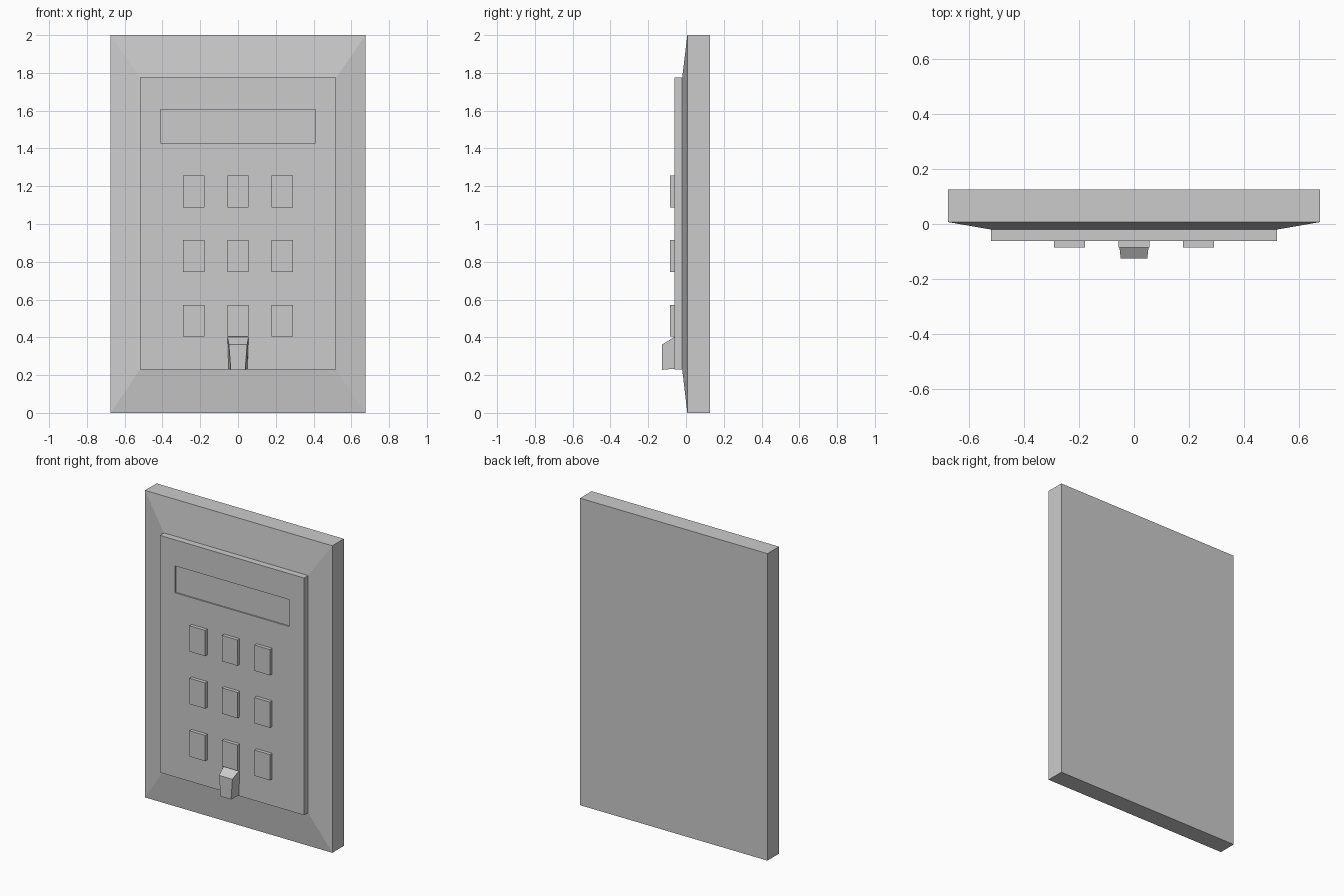
import bpy

if "Cube" in bpy.data.objects:
    bpy.data.objects.remove(bpy.data.objects["Cube"])


def loft(name, rings):
    """Closed solid through rectangular rings (y, half-width bottom, half-width top, z0, z1), back to front."""
    verts, faces = [], []
    for y, wb, wt, z0, z1 in rings:
        verts += [(-wb, y, z0), (wb, y, z0), (wt, y, z1), (-wt, y, z1)]
    for r in range(len(rings) - 1):
        a = r * 4
        for i in range(4):
            j = (i + 1) % 4
            faces.append((a + i, a + 4 + i, a + 4 + j, a + j))
    n = len(verts)
    faces += [(3, 2, 1, 0)[::-1], (n - 4, n - 3, n - 2, n - 1)]
    faces[-2] = (3, 2, 1, 0)
    mesh = bpy.data.meshes.new(name)
    mesh.from_pydata(verts, [], faces)
    # consistent outward normals
    import bmesh
    bm = bmesh.new()
    bm.from_mesh(mesh)
    bmesh.ops.recalc_face_normals(bm, faces=bm.faces)
    bm.to_mesh(mesh)
    bm.free()
    obj = bpy.data.objects.new(name, mesh)
    bpy.context.collection.objects.link(obj)
    return obj


def block(name, w, y0, y1, z0, z1, x=0):
    obj = loft(name, [(y1, w, w, z0, z1), (y0, w, w, z0, z1)])
    obj.location.x = x
    return obj


# Backing plate with sloped front border
loft("backing_plate", [(0.126, 0.675, 0.675, 0, 2),
                       (0.007, 0.675, 0.675, 0, 2),
                       (-0.02, 0.52, 0.52, 0.23, 1.775)])

# Raised panel with a shallow display recess
panel = block("front_panel", 0.52, -0.062, -0.02, 0.23, 1.775)
cutter = block("display_cutter", 0.41, -0.1, -0.053, 1.43, 1.605)
cutter.hide_render = True
cut = panel.modifiers.new("display_recess", 'BOOLEAN')
cut.operation = 'DIFFERENCE'
cut.solver = 'EXACT'
cut.object = cutter
bpy.context.view_layer.objects.active = panel
panel.select_set(True)
bpy.ops.object.modifier_apply(modifier=cut.name)
bpy.data.objects.remove(cutter)

# Three by three keypad
for row, z in enumerate((1.172, 0.83, 0.488)):
    for col, x in enumerate((-0.234, 0, 0.234)):
        block(f"key_{row}_{col}", 0.056, -0.085, -0.062, z - 0.084, z + 0.084, x)

# Tapered latch below the keys
loft("latch", [(-0.06, 0.05, 0.056, 0.234, 0.403),
               (-0.126, 0.038, 0.048, 0.228, 0.362)])
